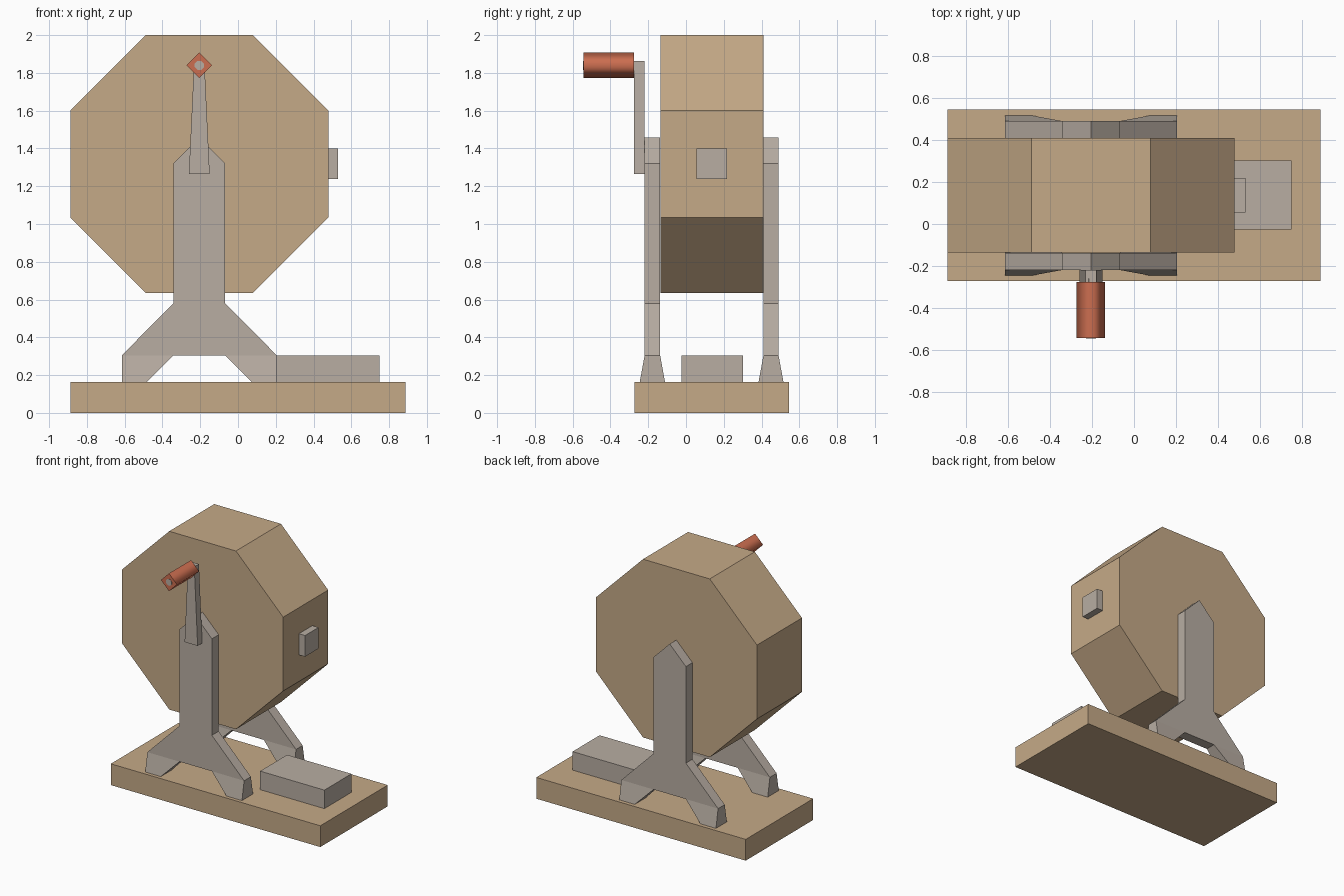
import bpy, bmesh, math
from mathutils import Vector

cube = bpy.data.objects.get("Cube")
if cube:
    bpy.data.objects.remove(cube, do_unlink=True)


def material(name, rgb):
    mat = bpy.data.materials.new(name)
    mat.use_nodes = True
    mat.diffuse_color = (*rgb, 1)
    mat.node_tree.nodes["Principled BSDF"].inputs["Base Color"].default_value = (*rgb, 1)
    return mat


wood = material("tan wood", (0.56, 0.40, 0.245))
metal = material("warm grey metal", (0.48, 0.42, 0.365))
grip = material("red grip", (0.60, 0.155, 0.08))

AXIS_X = -0.205   # axle position of the drum
DECK = 0.163      # top of the base
KNEE = 0.305      # height where the feet begin to flare


def finish(name, bm, mat):
    bmesh.ops.recalc_face_normals(bm, faces=bm.faces)
    mesh = bpy.data.meshes.new(name)
    bm.to_mesh(mesh)
    bm.free()
    mesh.materials.append(mat)
    obj = bpy.data.objects.new(name, mesh)
    bpy.context.collection.objects.link(obj)
    return obj


def box(name, low, high, mat):
    bm = bmesh.new()
    bmesh.ops.create_cube(bm, size=1)
    low, high = Vector(low), Vector(high)
    bmesh.ops.scale(bm, vec=high - low, verts=bm.verts)
    bmesh.ops.translate(bm, vec=(low + high) / 2, verts=bm.verts)
    return finish(name, bm, mat)


def prism(name, panels, y0, y1, mat, foot_flare=0):
    """Extrude joined x-z panels along y; x is measured from the axle."""
    bm = bmesh.new()
    for panel in panels:
        bm.faces.new([bm.verts.new((AXIS_X + x, y0, z)) for x, z in panel])
    bmesh.ops.remove_doubles(bm, verts=bm.verts, dist=0.0001)
    out = bmesh.ops.extrude_face_region(bm, geom=bm.faces[:])
    moved = [v for v in out["geom"] if isinstance(v, bmesh.types.BMVert)]
    bmesh.ops.translate(bm, vec=(0, y1 - y0, 0), verts=moved)
    middle = (y0 + y1) / 2
    for v in bm.verts:
        if foot_flare and v.co.z < DECK + 0.01:
            v.co.y += math.copysign(foot_flare, v.co.y - middle)
    return finish(name, bm, mat)


def ring(radius, z, sides, turn=0):
    return [(radius * math.cos(turn + math.tau * i / sides),
             z + radius * math.sin(turn + math.tau * i / sides)) for i in range(sides)]


# Base, and the block resting on it
box("base", (-0.888, -0.272, 0), (0.888, 0.545, DECK), wood)
box("base_block", (0.205, -0.025, DECK), (0.75, 0.302, KNEE), metal)

# Eight-sided drum and its side latch
drum_radius = 0.683 / math.cos(math.pi / 8)
prism("drum", [ring(drum_radius, 1.317, 8, math.pi / 8)], -0.136, 0.409, wood)
box("drum_latch", (0.47, 0.055, 1.238), (0.53, 0.218, 1.4), metal)

# Two stands: pointed post, spreading legs, flared feet
W, FOOT = 0.137, 0.41
post = [(-W, 0.58), (W, 0.58), (W, 1.32), (0, 1.457), (-W, 1.32)]
legs = [(-FOOT, KNEE), (-W, KNEE), (W, KNEE), (FOOT, KNEE), (W, 0.58), (-W, 0.58)]
foot = [(FOOT, DECK), (FOOT, KNEE), (W, KNEE), (0.278, DECK)]
other_foot = [(-x, z) for x, z in foot]
for name, y0, y1 in (("front_stand", -0.219, -0.137), ("back_stand", 0.41, 0.49)):
    prism(name, [post, legs, foot, other_foot], y0, y1, metal, foot_flare=0.026)

# Crank: tapered arm, square grip with soft sides, and the pin through it
arm = [(-0.055, 1.265), (0.055, 1.265), (0.027, 1.863), (-0.027, 1.863)]
prism("crank_arm", [arm], -0.275, -0.219, metal)
handle = prism("crank_grip", [ring(0.068, 1.84, 4)], -0.543, -0.275, grip)
prism("crank_pin", [ring(0.026, 1.84, 8, math.pi / 8)], -0.545, -0.26, metal)

bm = bmesh.new()
bm.from_mesh(handle.data)
for face in bm.faces:
    face.smooth = abs(face.normal.y) < 0.5
    if not face.smooth:
        for edge in face.edges:
            edge.smooth = False
bm.to_mesh(handle.data)
bm.free()
